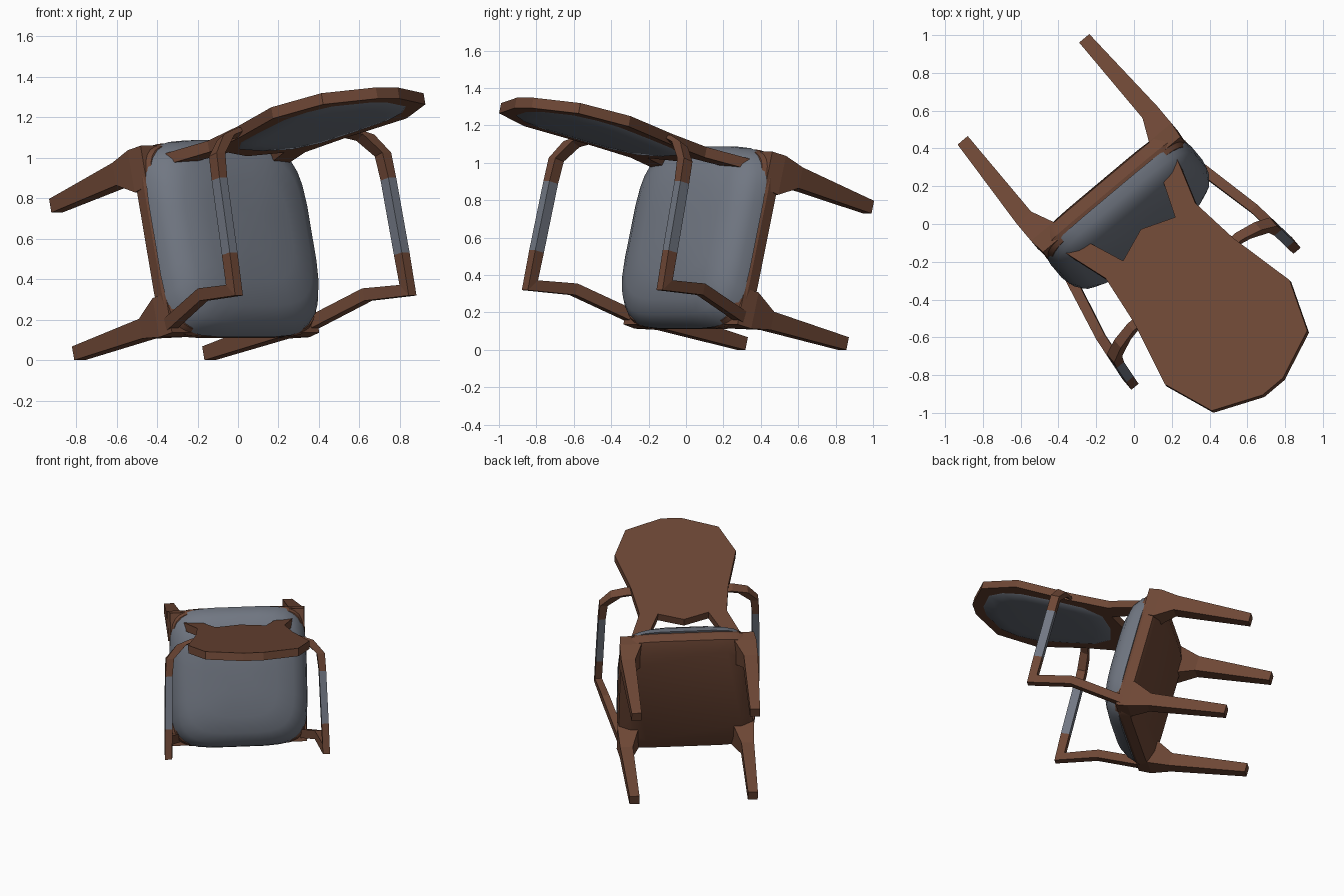
import bpy, bmesh, math
from mathutils import Matrix, Vector

if "Cube" in bpy.data.objects:
    bpy.data.objects.remove(bpy.data.objects["Cube"])

# Pose: the chair lies tipped over; local axes are x = width, y = rearward, z = chair up
TURN, TIP = math.radians(40), math.radians(14.7)
W = Vector((math.cos(TURN), math.sin(TURN), 0))
D = Vector((math.sin(TURN), -math.cos(TURN), 0))
Z = Vector((0, 0, 1))
V = -math.sin(TIP) * D + math.cos(TIP) * Z
U = math.cos(TIP) * D + math.sin(TIP) * Z
POSE = Matrix((W, V, U)).transposed().to_4x4()
POSE.translation = W * 0.01


def material(name, colour):
    m = bpy.data.materials.new(name)
    m.diffuse_color = (*colour, 1)
    m.use_nodes = True
    m.node_tree.nodes["Principled BSDF"].inputs["Base Color"].default_value = m.diffuse_color
    return m


WOOD = material("brown wood", (0.155, 0.063, 0.036))
FABRIC = material("grey fabric", (0.165, 0.185, 0.225))


def loft(name, rings, mats, rule=None, smooth=None):
    """Skin a list of closed rings, cap both ends, place in the tipped pose."""
    bm = bmesh.new()
    rows = [[bm.verts.new(p) for p in r] for r in rings]
    n = len(rows[0])
    for a, b in zip(rows, rows[1:]):
        for i in range(n):
            j = (i + 1) % n
            bm.faces.new((a[i], a[j], b[j], b[i]))
    bm.faces.new(rows[0])
    bm.faces.new(rows[-1])
    bmesh.ops.recalc_face_normals(bm, faces=bm.faces)
    if rule:
        for f in bm.faces:
            f.material_index = rule(f.calc_center_median())
    bm.transform(POSE)
    me = bpy.data.meshes.new(name)
    bm.to_mesh(me)
    bm.free()
    for m in mats:
        me.materials.append(m)
    ob = bpy.data.objects.new(name, me)
    bpy.context.collection.objects.link(ob)
    if smooth:
        bpy.ops.object.select_all(action='DESELECT')
        ob.select_set(True)
        bpy.context.view_layer.objects.active = ob
        bpy.ops.object.shade_smooth_by_angle(angle=math.radians(smooth))
    return ob


def seat_ring(hw, hv, u, e=0.45, n=32):
    """Rounded square ring around the seat centre; smaller e gives squarer corners."""
    pts = []
    for i in range(n):
        t = 2 * math.pi * (i + 0.5) / n
        c, s = math.cos(t), math.sin(t)
        pts.append((hw * math.copysign(abs(c) ** e, c),
                    0.6 + hv * math.copysign(abs(s) ** e, s), u))
    return pts


def mirrored(half):
    """Complete a half outline (w, u) whose first point is on the centre line."""
    return half + [(-w, u) for w, u in reversed(half) if w > 0]


# Shallow seat frame with squarer corners, and rounder padded cushion
loft("seat_frame", [seat_ring(0.40, 0.40, -0.035, 0.3), seat_ring(0.475, 0.485, -0.005, 0.27),
                    seat_ring(0.482, 0.495, 0.06, 0.27), seat_ring(0.465, 0.48, 0.105, 0.30)],
     [WOOD], smooth=25)
loft("seat_cushion", [seat_ring(0.487, 0.503, 0.08, 0.42), seat_ring(0.475, 0.49, 0.135, 0.46),
                      seat_ring(0.445, 0.455, 0.185, 0.50), seat_ring(0.38, 0.38, 0.225, 0.52),
                      seat_ring(0.26, 0.26, 0.247, 0.6), seat_ring(0.10, 0.10, 0.255, 0.7)],
     [FABRIC], smooth=45)

# Flat backrest board with two feet running down into the seat
board = mirrored([(0, .313), (.18, .383), (.27, .149), (.30, .03), (.40, .03), (.405, .085),
                  (.31, .394), (.345, .676), (.43, 1.049), (.33, 1.323), (.07, 1.436)])
loft("backrest", [[(w, v, u) for w, u in board] for v in (0.96, 1.017)], [WOOD])

# Padding on the front of the backrest
pad = mirrored([(0, .42), (.17, .45), (.26, .58), (.30, .78), (.335, 1.03), (.31, 1.17),
                (.24, 1.285), (.06, 1.36)])
loft("backrest_pad", [[(w * k, v, 0.92 + (u - 0.92) * k) for w, u in pad]
                      for k, v in ((1, .962), (.97, .955), (.75, .948), (.35, .945))],
     [FABRIC], smooth=40)


def leg(name, sections):
    """Tapered square leg from sections (w0, w1, v0, v1, u)."""
    loft(name, [[(a, c, u), (b, c, u), (b, d, u), (a, d, u)]
                for a, b, c, d, u in sections], [WOOD])


def arm(name, path):
    """Mitred bar along (w, v, u, half width); fabric in the middle of the armrest."""
    rings = []
    for i, (w, v, u, h) in enumerate(path):
        p, q = path[max(i - 1, 0)], path[min(i + 1, len(path) - 1)]
        here = Vector((v, u))
        d0 = (here - Vector(p[1:3])) if i else Vector(q[1:3]) - here
        d1 = (Vector(q[1:3]) - here) if i < len(path) - 1 else d0
        n0 = Vector((-d0.y, d0.x)).normalized()
        n1 = Vector((-d1.y, d1.x)).normalized()
        n = (n0 + n1).normalized()
        n *= 0.031 / max(n.dot(n1), 0.7)
        s = math.copysign(h, w)
        rings.append([(w - s, v - n.x, u - n.y), (w + s, v - n.x, u - n.y),
                      (w + s, v + n.x, u + n.y), (w - s, v + n.x, u + n.y)])
    loft(name, rings, [WOOD, FABRIC],
         lambda c: int(c.z > 0.6 and 0.38 < c.y < 0.72))


for side, s in (("left", -1), ("right", 1)):
    # Legs flare out where they meet the seat
    leg("back_leg_" + side, [(s * a, s * b, c, d, u) for a, b, c, d, u in (
        (.33, .475, .87, 1.075, .08), (.33, .485, .86, 1.075, -.01),
        (.385, .485, .93, 1.045, -.14), (.385, .455, .935, 1.005, -.69))])
    leg("front_leg_" + side, [(s * a, s * b, c, d, u) for a, b, c, d, u in (
        (.33, .475, .12, .32, .08), (.33, .485, .12, .32, -.01),
        (.385, .475, .15, .25, -.15), (.385, .455, .185, .255, -.705))])
    # Arm: front post, armrest, return to the backrest
    arm("armrest_" + side, [(s * w, v, u, h) for w, v, u, h in (
        (.45, .17, .04, .028), (.53, .225, .42, .026), (.56, .175, .695, .025),
        (.555, .36, .70, .025), (.545, .74, .706, .025), (.535, .865, .708, .028),
        (.45, .955, .695, .035), (.33, .99, .68, .045))])
